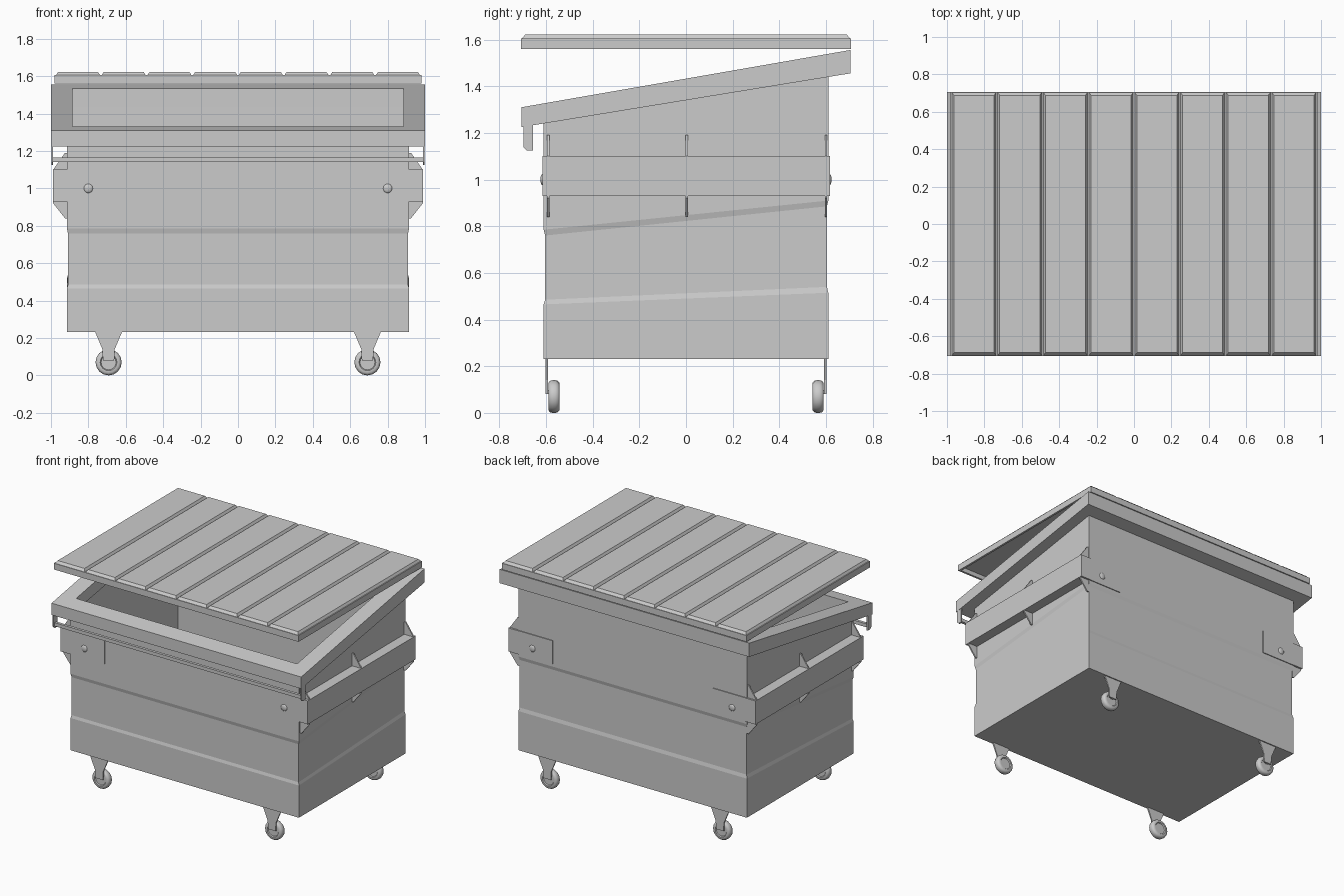
import bpy, bmesh, math
from mathutils import Vector, Matrix

if "Cube" in bpy.data.objects:
    bpy.data.objects.remove(bpy.data.objects["Cube"])


def finish(name, bm):
    bmesh.ops.remove_doubles(bm, verts=bm.verts, dist=1e-5)
    bmesh.ops.recalc_face_normals(bm, faces=bm.faces)
    me = bpy.data.meshes.new(name)
    bm.to_mesh(me)
    bm.free()
    ob = bpy.data.objects.new(name, me)
    bpy.context.collection.objects.link(ob)
    return ob


def loft(name, rings, closed=False):
    """Stack rectangles (half x, half y, z at front, z at back)."""
    bm = bmesh.new()
    loops = [[bm.verts.new(p) for p in ((-hx, -hy, zf), (hx, -hy, zf), (hx, hy, zb), (-hx, hy, zb))]
             for hx, hy, zf, zb in rings]
    pairs = list(zip(loops, loops[1:]))
    if closed:
        pairs.append((loops[-1], loops[0]))
    else:
        bm.faces.new(loops[0])
        bm.faces.new(loops[-1])
    for a, b in pairs:
        for i in range(4):
            j = (i + 1) % 4
            bm.faces.new((a[i], a[j], b[j], b[i]))
    return finish(name, bm)


def prism(name, pts, axis, lo, hi):
    """Extrude a 2D outline along x (outline y,z) or y (outline x,z)."""
    bm = bmesh.new()
    place = (lambda p, t: (t, p[0], p[1])) if axis == 'x' else (lambda p, t: (p[0], t, p[1]))
    a = [bm.verts.new(place(p, lo)) for p in pts]
    b = [bm.verts.new(place(p, hi)) for p in pts]
    bm.faces.new(a)
    bm.faces.new(b)
    for i in range(len(pts)):
        j = (i + 1) % len(pts)
        bm.faces.new((a[i], a[j], b[j], b[i]))
    return finish(name, bm)


def box(name, x, y, z):
    return prism(name, [(x[0], z[0]), (x[1], z[0]), (x[1], z[1]), (x[0], z[1])], 'y', *y)


def rim_top(y):
    return 1.4325 + 0.174 * y


def rim_bottom(y):
    return 1.34 + 0.1635 * y


# Open bin body with a slightly recessed middle band and a hollow inside
loft("bin_body", [
    (0.895, 0.59, 0.26, 0.26),
    (0.9, 0.595, rim_bottom(-0.595), rim_bottom(0.595)),
    (0.915, 0.61, rim_bottom(-0.61), rim_bottom(0.61)),
    (0.915, 0.61, 0.785, 0.91),
    (0.909, 0.604, 0.76, 0.885),
    (0.909, 0.604, 0.485, 0.54),
    (0.915, 0.61, 0.465, 0.515),
    (0.915, 0.61, 0.232, 0.232)])

# Sloping rim frame
loft("top_rim", [
    (1.0, 0.705, rim_bottom(-0.705), rim_bottom(0.705)),
    (1.0, 0.705, rim_top(-0.705), rim_top(0.705)),
    (0.885, 0.588, rim_top(-0.588), rim_top(0.588)),
    (0.885, 0.588, rim_bottom(-0.588), rim_bottom(0.588))], closed=True)

# Lid: hollow tray with eight raised panels
loft("lid", [
    (0.965, 0.692, 1.592, 1.592),
    (0.965, 0.692, 1.56, 1.56),
    (0.98, 0.707, 1.56, 1.56),
    (0.98, 0.707, 1.605, 1.605)])
pitch = 1.955 / 8
for i in range(8):
    panel = loft("lid_panel", [
        (pitch / 2 - 0.003, 0.705, 1.603, 1.603),
        (pitch / 2 - 0.015, 0.688, 1.622, 1.622)])
    panel.location.x = (i - 3.5) * pitch

# Bar hanging below the front rim
box("front_bar", (-0.998, 0.998), (-0.687, -0.667), (1.14, 1.165))

for s in (-1, 1):
    # Bar end brackets
    prism("bar_bracket", [(-0.697, 1.24), (-0.697, 1.14), (-0.682, 1.125), (-0.655, 1.125), (-0.655, 1.24)],
          'x', s * 0.988, s * 0.998)
    # Fork pockets and their gussets
    box("fork_pocket", (s * 0.905, s * 0.99), (-0.612, 0.618), (0.93, 1.10))
    for y in (-0.59, 0.003, 0.6):
        prism("pocket_gusset", [(s * 0.91, 1.19), (s * 0.925, 1.19), (s * 0.988, 1.10),
                                (s * 0.988, 0.92), (s * 0.925, 0.84), (s * 0.91, 0.84)],
              'y', y - 0.005, y + 0.005)
    for f in (-1, 1):
        # Wrap-around plates with a small stud
        box("pocket_plate", (s * 0.64, s * 0.99), (f * 0.6, f * 0.616), (0.93, 1.10))
        bm = bmesh.new()
        bmesh.ops.create_uvsphere(bm, u_segments=16, v_segments=8, radius=1.0,
                                  matrix=Matrix.Translation((s * 0.8, f * 0.614, 1.0))
                                  @ Matrix.Diagonal((0.025, 0.01, 0.025, 1)))
        stud = finish("plate_stud", bm)
        stud.data.shade_smooth()

        # Caster leg
        x = s * 0.692
        leg = [(-0.073, 0.235), (-0.033, 0.14), (-0.03, 0.08), (0.03, 0.08), (0.033, 0.14), (0.073, 0.235)]
        prism("caster_leg", [(x + u, z) for u, z in leg], 'y', f * 0.592, f * 0.602)

        # Caster wheel, lathed about the y axis
        bm = bmesh.new()
        prof = [(0, -0.018), (0.04, -0.018), (0.045, -0.024), (0.058, -0.024), (0.067, -0.017),
                (0.07, -0.006), (0.07, 0.006), (0.067, 0.017), (0.058, 0.024), (0.045, 0.024),
                (0.04, 0.018), (0, 0.018)]
        vs = [bm.verts.new((r, y, 0)) for r, y in prof]
        es = [bm.edges.new(e) for e in zip(vs, vs[1:])]
        bmesh.ops.spin(bm, geom=vs + es, cent=(0, 0, 0), axis=(0, 1, 0),
                       angle=math.tau, steps=16, use_merge=True)
        wheel = finish("caster_wheel", bm)
        wheel.location = (x, f * 0.566, 0.07)
        bpy.ops.object.select_all(action='DESELECT')
        wheel.select_set(True)
        bpy.context.view_layer.objects.active = wheel
        bpy.ops.object.shade_smooth_by_angle(angle=math.radians(40))

        # Axle joining leg and wheel
        box("caster_axle", (x - 0.01, x + 0.01), (f * 0.57, f * 0.596), (0.08, 0.098))
